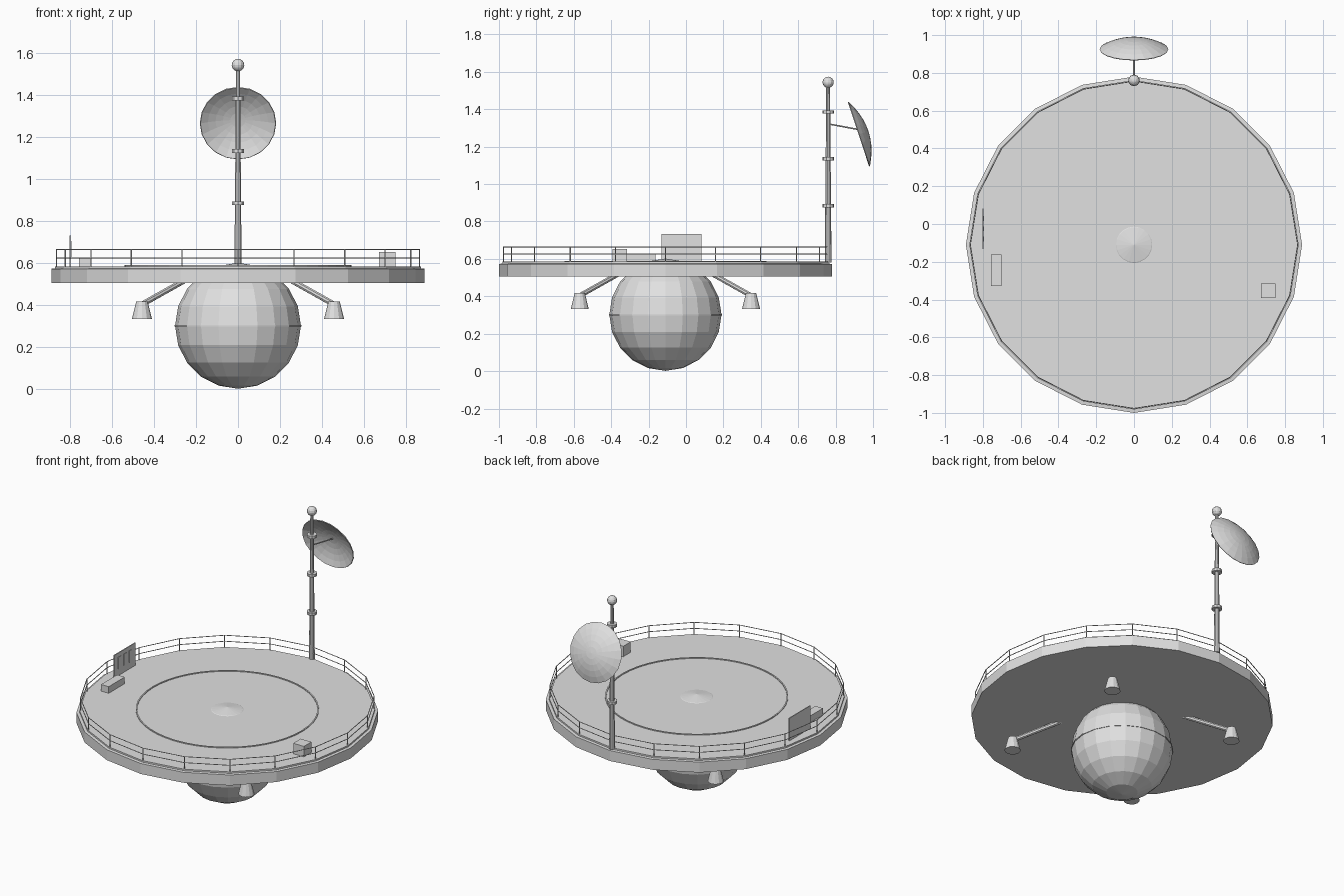
import bpy, bmesh, math
from mathutils import Vector, Matrix

if "Cube" in bpy.data.objects:
    bpy.data.objects.remove(bpy.data.objects["Cube"])

CY = -0.11          # platform centre in y
SIDES = 20
DECK_Z = 0.585

grey = bpy.data.materials.new("light_grey")
grey.diffuse_color = (0.75, 0.75, 0.75, 1)
grey.use_nodes = True
grey.node_tree.nodes["Principled BSDF"].inputs["Base Color"].default_value = grey.diffuse_color


def finish(name, bm):
    me = bpy.data.meshes.new(name)
    bm.to_mesh(me)
    bm.free()
    me.materials.append(grey)
    ob = bpy.data.objects.new(name, me)
    bpy.context.collection.objects.link(ob)
    return ob


def add_rod(bm, a, b, r1, r2=None, seg=8):
    """Capped cylinder or cone from point a to point b."""
    a, b = Vector(a), Vector(b)
    d = b - a
    rot = d.to_track_quat('Z', 'Y').to_matrix().to_4x4()
    bmesh.ops.create_cone(bm, cap_ends=True, segments=seg, radius1=r1,
                          radius2=r1 if r2 is None else r2, depth=d.length,
                          matrix=Matrix.Translation((a + b) / 2) @ rot)


def add_box(bm, lo, hi):
    lo, hi = Vector(lo), Vector(hi)
    bmesh.ops.create_cube(bm, size=1, matrix=Matrix.Translation((lo + hi) / 2)
                          @ Matrix.Diagonal((*(hi - lo), 1)))


def lathe(bm, profile, seg, matrix, closed=False):
    """Spin (radius, height) points round z; radius 0 makes a pole."""
    rings = []
    for r, z in profile:
        n = 1 if r == 0 else seg
        rings.append([bm.verts.new(matrix @ Vector((
            r * math.cos(math.tau * i / seg), r * math.sin(math.tau * i / seg), z)))
            for i in range(n)])
    pairs = list(zip(rings, rings[1:]))
    if closed:
        pairs.append((rings[-1], rings[0]))
    for p, q in pairs:
        for i in range(seg):
            j = (i + 1) % seg
            vs = [p[i % len(p)], p[j % len(p)], q[j % len(q)], q[i % len(q)]]
            bm.faces.new(list(dict.fromkeys(vs)))
    bmesh.ops.recalc_face_normals(bm, faces=bm.faces)


def corner(i, r, z):
    a = math.tau * i / SIDES
    return (r * math.cos(a), CY + r * math.sin(a), z)


centre = Matrix.Translation((0, CY, 0))

# Platform with a stepped edge
bm = bmesh.new()
lathe(bm, [(0, 0.505), (0.89, 0.505), (0.89, 0.573), (0.872, 0.575),
           (0.872, DECK_Z), (0, DECK_Z)], SIDES, centre)
finish("platform", bm)

# Thin ring marked on the deck
bm = bmesh.new()
lathe(bm, [(0.532, 0.583), (0.532, 0.59), (0.54, 0.59), (0.54, 0.583)],
      48, centre, closed=True)
finish("deck_ring", bm)

# Faceted globe under the platform, its crown just breaking the deck
bm = bmesh.new()
bmesh.ops.create_uvsphere(bm, u_segments=20, v_segments=10, radius=0.3,
                          matrix=Matrix.Translation((0, CY, 0.3015)))
finish("globe", bm)

# Narrow belt round the globe
bm = bmesh.new()
lathe(bm, [(0.295, 0.298), (0.303, 0.298), (0.303, 0.305), (0.295, 0.305)],
      SIDES, centre, closed=True)
finish("globe_belt", bm)

# Railing: posts at each corner, two rails
bm = bmesh.new()
for i in range(SIDES):
    add_rod(bm, corner(i, 0.866, 0.58), corner(i, 0.866, 0.665), 0.003, seg=6)
    for z in (0.625, 0.664):
        add_rod(bm, corner(i, 0.866, z), corner(i + 1, 0.866, z), 0.0025, seg=6)
finish("railing", bm)

# Four thrusters on slanted struts
struts, nozzles = bmesh.new(), bmesh.new()
for sx in (-1, 1):
    for sy in (-1, 1):
        def at(d, z):
            return (sx * d, CY + sy * d, z)
        add_rod(struts, at(0.455, 0.405), at(0.25, 0.52), 0.014)
        add_rod(nozzles, at(0.458, 0.333), at(0.458, 0.418), 0.048, 0.027, 12)
finish("thruster_struts", struts)
finish("thruster_nozzles", nozzles)

# Mast with collars and a ball on top
MY = 0.76
bm = bmesh.new()
add_rod(bm, (0, MY, 0.58), (0, MY, 1.53), 0.018, 0.010, 10)
finish("mast", bm)
bm = bmesh.new()
for z in (0.885, 1.135, 1.385):
    add_rod(bm, (0, MY, z - 0.009), (0, MY, z + 0.009), 0.031, seg=10)
finish("mast_collars", bm)
bm = bmesh.new()
bmesh.ops.create_uvsphere(bm, u_segments=12, v_segments=8, radius=0.03,
                          matrix=Matrix.Translation((0, MY, 1.544)))
finish("mast_ball", bm)

# Dish: shallow bowl with its hollow side towards the mast
R, DEPTH = 0.182, 0.052
axis = Vector((0, 0.949, 0.315)).normalized()
rim = Vector((0, 0.926, 1.267))
place = Matrix.Translation(rim) @ axis.to_track_quat('Z', 'Y').to_matrix().to_4x4()
outer = [(R * k / 5, DEPTH * (1 - (k / 5) ** 2)) for k in range(6)]
inner = [(r * 0.985, z - 0.004) for r, z in reversed(outer)]
bm = bmesh.new()
lathe(bm, outer + inner, SIDES, place)
finish("dish", bm)
bm = bmesh.new()
add_rod(bm, (0, MY, 1.322), rim + axis * (DEPTH - 0.003), 0.004)
finish("dish_arm", bm)

# Deck fittings
bm = bmesh.new()
add_box(bm, (0.673, -0.393, 0.58), (0.75, -0.316, 0.653))
finish("crate", bm)
bm = bmesh.new()
add_box(bm, (-0.757, -0.327, 0.58), (-0.702, -0.162, 0.628))
finish("bench", bm)
bm = bmesh.new()
add_box(bm, (-0.803, -0.132, 0.58), (-0.797, 0.083, 0.732))
finish("panel", bm)

# Raised slats on the panel
bm = bmesh.new()
for y in (-0.08, -0.025, 0.03):
    add_box(bm, (-0.798, y - 0.013, 0.63), (-0.794, y + 0.013, 0.705))
finish("panel_slats", bm)
